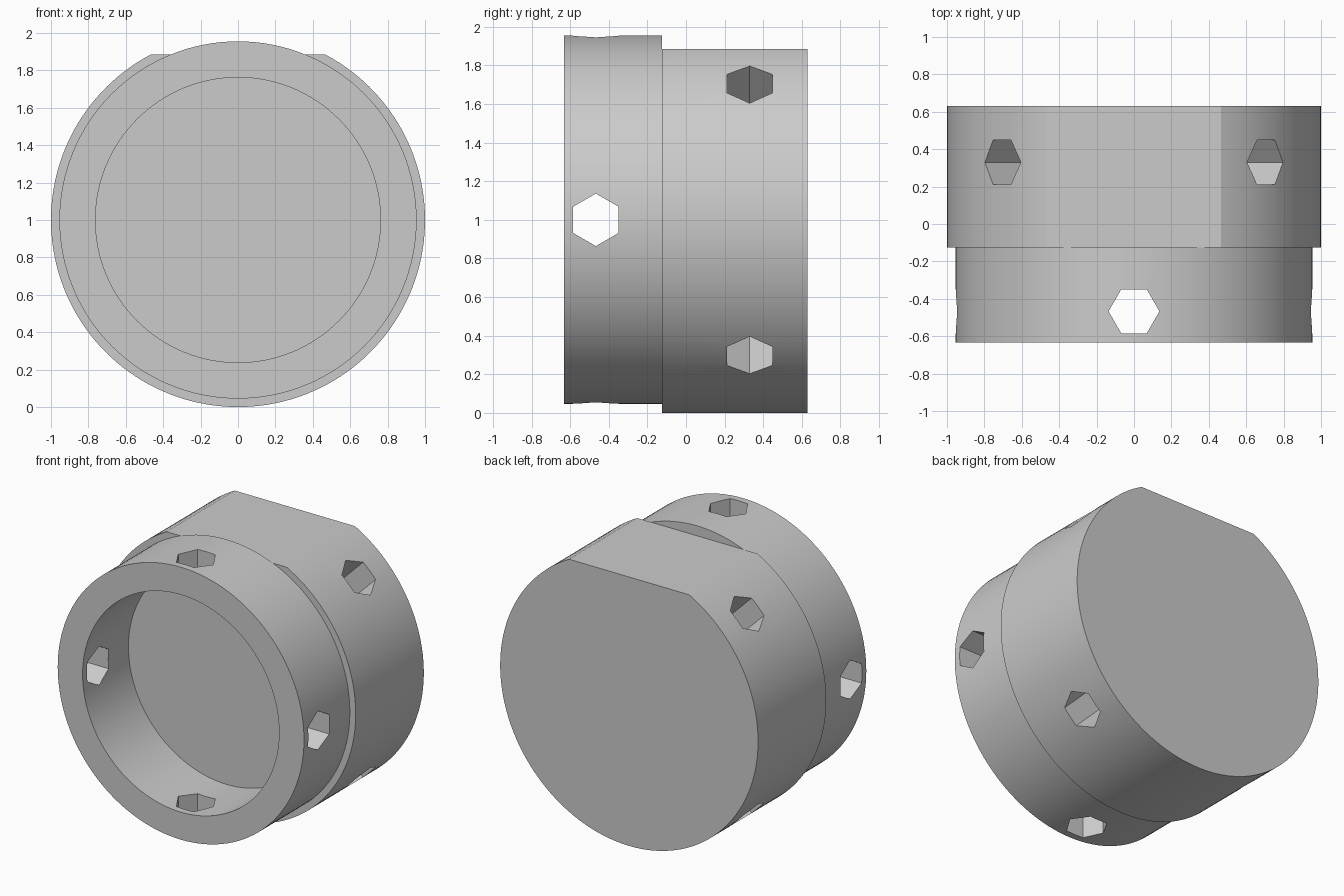
import bpy, bmesh
from math import pi, sin, cos, asin
from mathutils import Matrix, Vector

if "Cube" in bpy.data.objects:
    bpy.data.objects.remove(bpy.data.objects["Cube"])

FRONT, STEP, BACK = -0.633, -0.125, 0.63
FLAT = 0.885          # height of the flat above the axis
AXIS_Z = 1.0


def arc(r, start, end, n, closed=False):
    m = n if closed else n + 1
    return [(r * cos(start + (end - start) * i / n),
             r * sin(start + (end - start) * i / n)) for i in range(m)]


def prism(name, pts, z0, z1, rot, offset):
    """Extrude a 2D outline along local z, then rotate and move it."""
    bm = bmesh.new()
    face = bm.faces.new([bm.verts.new((x, y, z0)) for x, y in pts])
    top = bmesh.ops.extrude_face_region(bm, geom=[face])["geom"]
    bmesh.ops.translate(bm, vec=(0, 0, z1 - z0),
                        verts=[v for v in top if isinstance(v, bmesh.types.BMVert)])
    bm.transform(Matrix.Translation(Vector(offset)) @ rot)
    bmesh.ops.recalc_face_normals(bm, faces=bm.faces)
    me = bpy.data.meshes.new(name)
    bm.to_mesh(me)
    bm.free()
    ob = bpy.data.objects.new(name, me)
    bpy.context.collection.objects.link(ob)
    return ob


def along_y(name, pts, y0, y1):
    # outline x,y becomes world x,z
    return prism(name, pts, -y1, -y0, Matrix.Rotation(pi / 2, 4, 'X'), (0, 0, AXIS_Z))


def hex_cutter(angle, y):
    # hexagonal bar across the axis, corners pointing around the rim
    return prism("hole_cutter", arc(0.136, 0, 2 * pi, 6, True), -1.3, 1.3,
                 Matrix.Rotation(angle, 4, 'Y'), (0, y, AXIS_Z))


def cut(ob, cutter):
    cutter.hide_render = True
    mod = ob.modifiers.new("cut", 'BOOLEAN')
    mod.operation, mod.solver, mod.object = 'DIFFERENCE', 'EXACT', cutter
    bpy.ops.object.select_all(action='DESELECT')
    bpy.context.view_layer.objects.active = ob
    ob.select_set(True)
    bpy.ops.object.modifier_apply(modifier=mod.name)
    bpy.data.objects.remove(cutter)


# Main body: solid drum with a flat along the top
a = asin(FLAT)
body = along_y("main_body", arc(1.0, pi - a, 2 * pi + a, 128), STEP, BACK)
for ang in (pi / 4, -pi / 4):
    cut(body, hex_cutter(ang, 0.33))

# Front collar: slightly narrower open ring
collar = along_y("front_collar", arc(0.955, 0, 2 * pi, 128, True), FRONT, STEP)
cut(collar, along_y("bore_cutter", arc(0.762, 0, 2 * pi, 128, True), FRONT - 0.2, STEP + 0.2))
for ang in (0, pi / 2):
    cut(collar, hex_cutter(ang, -0.467))

# Smooth the round walls, keep the edges crisp
for ob in (body, collar):
    bpy.ops.object.select_all(action='DESELECT')
    bpy.context.view_layer.objects.active = ob
    ob.select_set(True)
    bpy.ops.object.shade_smooth_by_angle(angle=pi / 9)
